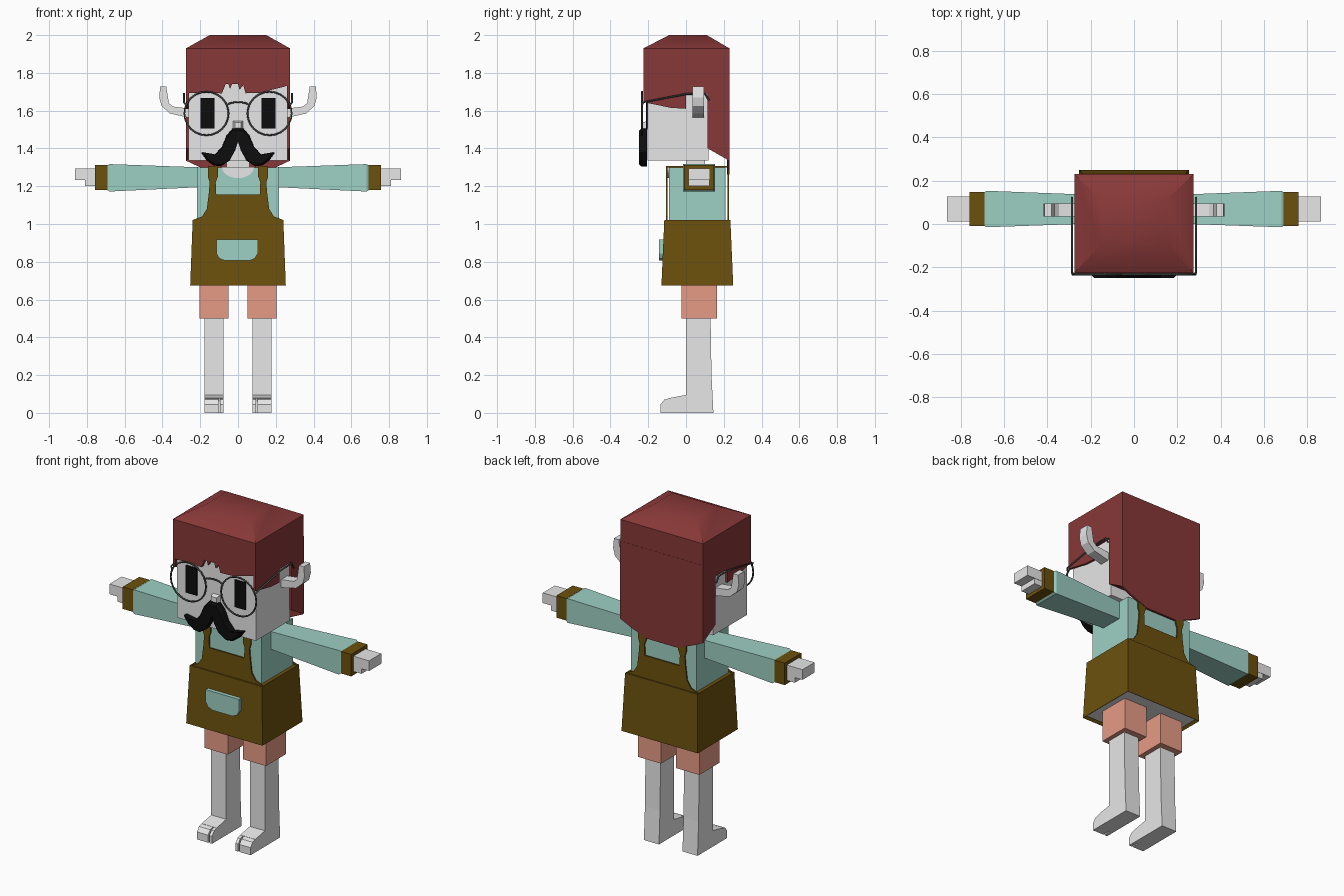
import bpy, bmesh, math
from mathutils import Vector

cube = bpy.data.objects.get("Cube")
if cube:
    bpy.data.objects.remove(cube, do_unlink=True)


def material(name, r, g, b):
    m = bpy.data.materials.new(name)
    m.use_nodes = True
    m.diffuse_color = (r, g, b, 1)
    m.node_tree.nodes["Principled BSDF"].inputs["Base Color"].default_value = (r, g, b, 1)
    return m


SKIN = material("pale grey", 0.8, 0.8, 0.8)
HAIR = material("dark red", 0.25, 0.04, 0.04)
SHIRT = material("soft teal", 0.34, 0.63, 0.55)
APRON = material("olive brown", 0.15, 0.083, 0.004)
SHORTS = material("salmon", 0.8, 0.33, 0.235)
BLACK = material("black", 0.004, 0.004, 0.004)
WIRE = material("dark wire", 0.06, 0.065, 0.06)


def rect(u0, u1, v0, v1):
    return [(u0, v0), (u1, v0), (u1, v1), (u0, v1)]


def place(axis, t, u, v):
    return {"x": (t, u, v), "y": (u, t, v), "z": (u, v, t)}[axis]


def loft(name, axis, mat, *sections, mirror=False):
    """Solid through matching outlines, each given as (position on axis, points)."""
    bm = bmesh.new()
    rings = [[bm.verts.new(place(axis, t, *p)) for p in pts] for t, pts in sections]
    for a, b in zip(rings, rings[1:]):
        for i in range(len(a)):
            j = (i + 1) % len(a)
            bm.faces.new((a[i], a[j], b[j], b[i]))
    bm.faces.new(rings[0])
    bm.faces.new(rings[-1])
    bmesh.ops.recalc_face_normals(bm, faces=bm.faces)
    me = bpy.data.meshes.new(name)
    bm.to_mesh(me)
    bm.free()
    me.materials.append(mat)
    ob = bpy.data.objects.new(name, me)
    bpy.context.collection.objects.link(ob)
    if mirror:
        ob.modifiers.new("Mirror", "MIRROR")
    return ob


def prism(name, axis, mat, t0, t1, pts, mirror=False):
    return loft(name, axis, mat, (t0, pts), (t1, pts), mirror=mirror)


def wire(name, pts, radius=0.005, cyclic=False):
    cu = bpy.data.curves.new(name, "CURVE")
    cu.dimensions = "3D"
    cu.bevel_depth = radius
    cu.bevel_resolution = 1
    cu.use_fill_caps = True
    sp = cu.splines.new("POLY")
    sp.points.add(len(pts) - 1)
    for p, co in zip(sp.points, pts):
        p.co = (*co, 1)
    sp.use_cyclic_u = cyclic
    cu.materials.append(WIRE)
    ob = bpy.data.objects.new(name, cu)
    bpy.context.collection.objects.link(ob)


# Head, neck and face
prism("head", "z", SKIN, 1.335, 1.9, rect(-0.262, 0.262, -0.205, 0.118))
prism("neck", "z", SKIN, 1.28, 1.34, rect(-0.06, 0.06, 0.0, 0.1))
prism("eyes", "y", BLACK, -0.213, -0.204, rect(0.125, 0.198, 1.505, 1.668), mirror=True)
loft("nose", "y", SKIN, (-0.204, rect(-0.027, 0.027, 1.5, 1.545)),
     (-0.23, rect(-0.017, 0.017, 1.508, 1.537)))
prism("ears", "y", SKIN, 0.035, 0.095,
      [(0.25, 1.56), (0.36, 1.585), (0.405, 1.625), (0.417, 1.67), (0.412, 1.728),
       (0.38, 1.728), (0.366, 1.64), (0.345, 1.622), (0.25, 1.61)], mirror=True)

# Moustache, one half mirrored
whisker = [(0, 1.505), (0.03, 1.505), (0.06, 1.47), (0.085, 1.41), (0.125, 1.365),
           (0.195, 1.378), (0.165, 1.335), (0.13, 1.31), (0.09, 1.305), (0.045, 1.335),
           (0.015, 1.39), (0, 1.44)]
thin = [(x * 0.95 if x else 0, 1.4 + (z - 1.4) * 0.9) for x, z in whisker]
loft("moustache", "y", BLACK, (-0.206, whisker), (-0.236, whisker), (-0.248, thin), mirror=True)

# Hair: cap, fringe, side curtains and back
cap = loft("hair_cap", "z", HAIR,
           (1.74, rect(-0.275, 0.275, -0.225, 0.23)),
           (1.93, rect(-0.275, 0.275, -0.225, 0.23)),
           (2.0, rect(-0.15, 0.15, -0.09, 0.11)))
prism("hair_fringe", "y", HAIR, -0.225, -0.2,
      [(-0.275, 1.80), (-0.275, 1.695), (-0.085, 1.692), (-0.057, 1.762), (-0.042, 1.715),
       (-0.012, 1.785), (0.008, 1.71), (0.028, 1.735), (0.04, 1.692), (0.12, 1.695),
       (0.275, 1.735), (0.275, 1.80)])
prism("hair_sides", "x", HAIR, 0.26, 0.275,
      [(-0.225, 1.8), (-0.225, 1.645), (-0.08, 1.615), (0, 1.61), (0, 1.69), (0.115, 1.69),
       (0.115, 1.4), (0.23, 1.335), (0.23, 1.8)], mirror=True)
prism("hair_back", "x", HAIR, -0.274, 0.274,
      [(0.115, 1.8), (0.115, 1.4), (0.229, 1.335), (0.229, 1.8)])
prism("hair_nape", "y", HAIR, 0.218, 0.231,
      [(0, 1.8), (0.275, 1.8), (0.275, 1.335), (0.2, 1.3), (0.1, 1.262), (0, 1.262)], mirror=True)
bpy.ops.object.select_all(action="DESELECT")
cap.select_set(True)
bpy.context.view_layer.objects.active = cap
bpy.ops.object.shade_smooth_by_angle(angle=math.radians(35))

# Spectacles
arc = [math.tau * i / 24 for i in range(24)]
for side, label in ((1, "left"), (-1, "right")):
    wire(label + "_lens_rim", [(side * 0.167 + 0.117 * math.cos(a), -0.232,
                                1.585 + 0.115 * math.sin(a)) for a in arc], cyclic=True)
    wire(label + "_temple", [(side * 0.275, -0.232, 1.63), (side * 0.286, -0.225, 1.645),
                             (side * 0.286, 0, 1.688), (side * 0.286, 0.1, 1.69),
                             (side * 0.286, 0.122, 1.655)])
wire("spectacle_bridge", [(0.06 * math.cos(a), -0.232, 1.625 + 0.02 * math.sin(a))
                          for a in arc[:13]])

# Shirt and bare neckline
prism("shirt", "z", SHIRT, 1.0, 1.3, rect(-0.218, 0.218, -0.09, 0.21))
prism("neckline", "y", SKIN, -0.097, -0.089,
      [(0.085 * math.cos(a), 1.301 - 0.058 * math.sin(a)) for a in arc[:13]])

# Apron skirt with a pale recessed underside
skirt = loft("apron_skirt", "z", APRON,
             (0.675, rect(-0.253, 0.253, -0.13, 0.25)),
             (1.02, rect(-0.24, 0.24, -0.115, 0.235)))
skirt.data.materials.append(SKIN)
bm = bmesh.new()
bm.from_mesh(skirt.data)
under = [f for f in bm.faces if f.normal.z < -0.9]
bmesh.ops.inset_region(bm, faces=under, thickness=0.02)
for f in under:
    f.material_index = 1
    bmesh.ops.translate(bm, verts=f.verts, vec=Vector((0, 0, 0.012)))
bm.to_mesh(skirt.data)
bm.free()

# Bib with straps, front and back
bib = [(0, 1.01), (0.24, 1.01), (0.238, 1.022), (0.19, 1.04), (0.165, 1.08), (0.155, 1.16),
       (0.15, 1.22), (0.16, 1.25), (0.16, 1.308), (0.107, 1.308), (0.107, 1.25),
       (0.118, 1.22), (0.115, 1.155), (0, 1.155)]
prism("bib_front", "y", APRON, -0.107, -0.099, bib, mirror=True)
prism("bib_back", "y", APRON, 0.219, 0.227, bib, mirror=True)
prism("shoulder_straps", "z", APRON, 1.3, 1.308, rect(0.107, 0.16, -0.107, 0.227), mirror=True)
prism("pocket", "y", SHIRT, -0.142, -0.115,
      [(-0.115, 0.918), (0.105, 0.918), (0.105, 0.845), (0.09, 0.818), (0.06, 0.806),
       (-0.07, 0.806), (-0.1, 0.818), (-0.115, 0.845)])

# Arms
loft("sleeves", "x", SHIRT, (0.2, rect(0.002, 0.135, 1.195, 1.3)),
     (0.68, rect(-0.015, 0.153, 1.172, 1.317)),
     (0.692, rect(-0.008, 0.146, 1.18, 1.31)), mirror=True)
prism("cuffs", "x", APRON, 0.69, 0.758, rect(-0.01, 0.147, 1.18, 1.312), mirror=True)
prism("hands", "x", SKIN, 0.75, 0.862, rect(0.012, 0.127, 1.232, 1.293), mirror=True)
prism("thumbs", "x", SKIN, 0.75, 0.81, rect(0.014, 0.125, 1.2, 1.24), mirror=True)

# Legs with split-toed feet
prism("shorts", "z", SHORTS, 0.5, 0.72, rect(0.05, 0.204, -0.025, 0.165), mirror=True)
prism("legs", "x", SKIN, 0.078, 0.178,
      [(-0.09, 0), (-0.09, 0.078), (0, 0.095), (0, 0.51), (0.13, 0.51), (0.135, 0.2),
       (0.145, 0)], mirror=True)
toe = [(-0.085, 0), (-0.135, 0), (-0.135, 0.045), (-0.115, 0.07), (-0.085, 0.078)]
prism("big_toes", "x", SKIN, 0.078, 0.096, toe, mirror=True)
prism("outer_toes", "x", SKIN, 0.104, 0.178, toe, mirror=True)
